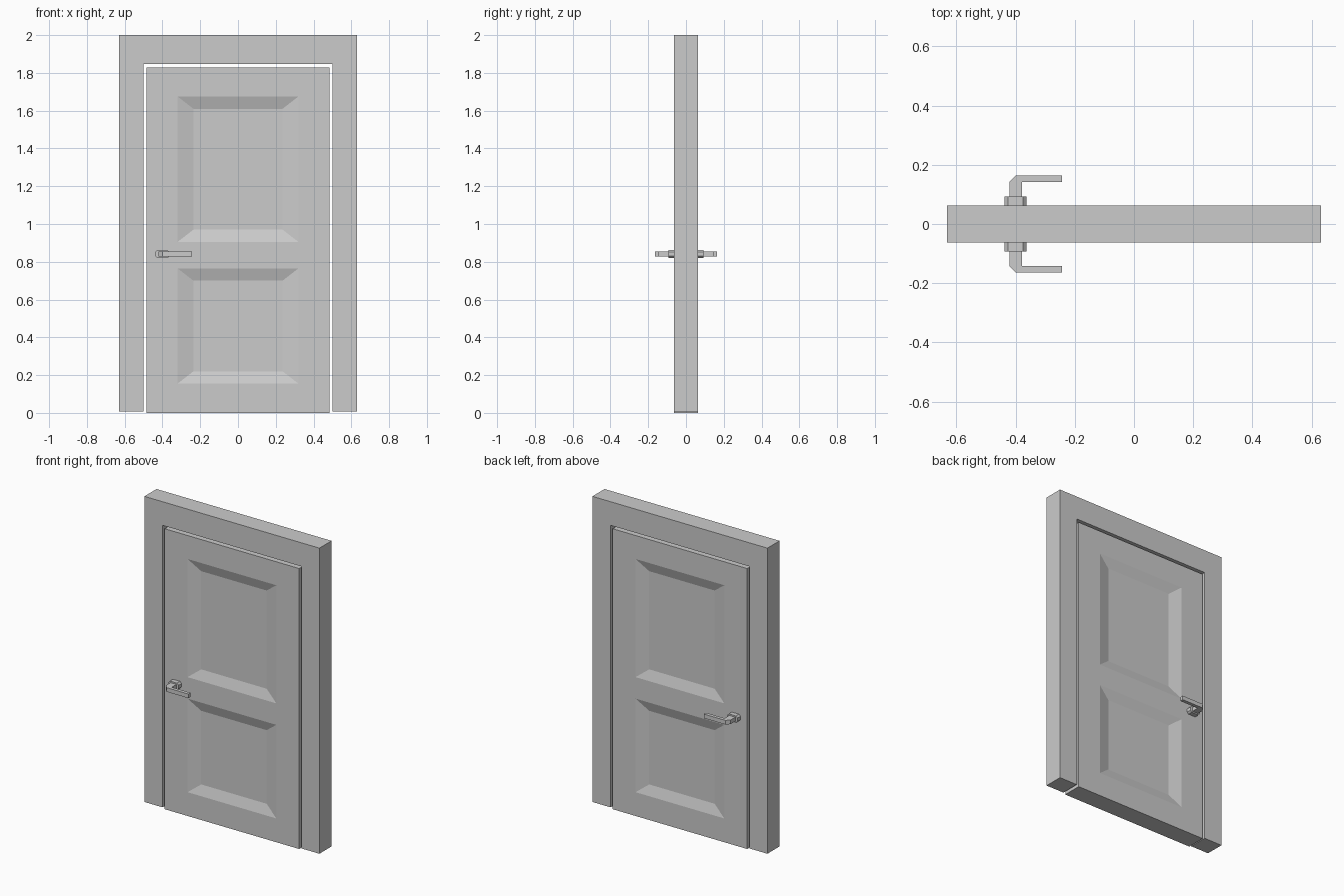
import bpy, bmesh
from mathutils import Vector

if "Cube" in bpy.data.objects:
    bpy.data.objects.remove(bpy.data.objects["Cube"])

HALF = 0.0625  # half thickness of frame and door


def finish(bm, name, mirror_y=False):
    bmesh.ops.recalc_face_normals(bm, faces=bm.faces)
    me = bpy.data.meshes.new(name)
    bm.to_mesh(me)
    bm.free()
    ob = bpy.data.objects.new(name, me)
    bpy.context.collection.objects.link(ob)
    if mirror_y:
        m = ob.modifiers.new("mirror", 'MIRROR')
        m.use_axis = (False, True, False)
    return ob


def prism(name, points, direction, mirror_y=False):
    """Extrude a closed 3D outline along a direction."""
    bm = bmesh.new()
    face = bm.faces.new([bm.verts.new(p) for p in points])
    ext = bmesh.ops.extrude_face_region(bm, geom=[face], use_keep_orig=True)
    verts = [g for g in ext["geom"] if isinstance(g, bmesh.types.BMVert)]
    bmesh.ops.translate(bm, vec=direction, verts=verts)
    return finish(bm, name, mirror_y)


# Frame: upside-down U profile
frame = [(-0.631, 0.008), (-0.631, 2), (0.631, 2), (0.631, 0.008),
         (0.5, 0.008), (0.5, 1.846), (-0.5, 1.846), (-0.5, 0.008)]
prism("door_frame", [(x, -HALF, z) for x, z in frame], (0, 2 * HALF, 0))

# Door leaf: front grid with two sunken panels, mirrored to the back
xs = [-0.485, -0.32, 0.32, 0.485]
zs = [0, 0.155, 0.765, 0.905, 1.675, 1.828]
bm = bmesh.new()
grid = [[bm.verts.new((x, -HALF, z)) for x in xs] for z in zs]
panels = []
for j in range(5):
    for i in range(3):
        f = bm.faces.new((grid[j][i], grid[j][i + 1], grid[j + 1][i + 1], grid[j + 1][i]))
        if i == 1 and j in (1, 3):
            panels.append(f)
rim = bmesh.ops.extrude_edge_only(bm, edges=[e for e in bm.edges if e.is_boundary])
for v in [g for g in rim["geom"] if isinstance(g, bmesh.types.BMVert)]:
    v.co.y = 0
bmesh.ops.inset_individual(bm, faces=panels, thickness=0.01)
for f, (z0, z1) in zip(panels, ((0.22, 0.70), (0.97, 1.61))):
    mid = f.calc_center_median()
    for v in f.verts:
        v.co = Vector((0.236 if v.co.x > 0 else -0.236, -HALF + 0.021,
                       z1 if v.co.z > mid.z else z0))
finish(bm, "door_leaf", True)

# Handle rosette: elongated octagon
cx, cz, a, b, c = -0.40, 0.841, 0.037, 0.022, 0.011
octagon = [(-a, -b + c), (-a + c, -b), (a - c, -b), (a, -b + c),
           (a, b - c), (a - c, b), (-a + c, b), (-a, b - c)]
prism("handle_rosette", [(cx + x, -HALF, cz + z) for x, z in octagon],
      (0, -0.031, 0), True)

# Handle lever: bent bar with a chamfered elbow
lever = [(-0.421, -0.09), (-0.421, -0.142), (-0.399, -0.164), (-0.243, -0.164),
         (-0.243, -0.142), (-0.378, -0.142), (-0.378, -0.09)]
prism("handle_lever", [(x, y, 0.827) for x, y in lever], (0, 0, 0.027), True)
